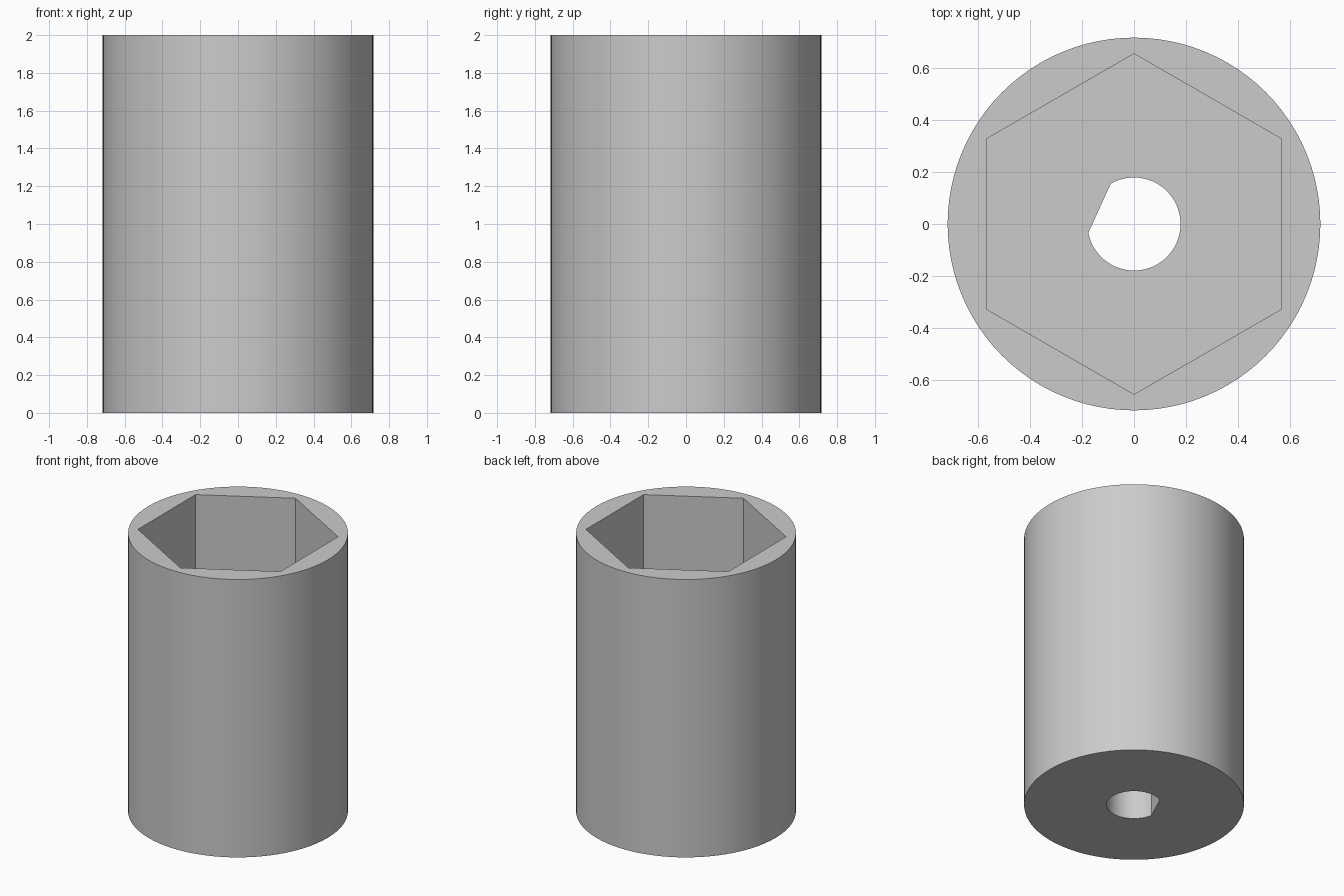
import bpy
import bmesh
from math import cos, sin, radians

cube = bpy.data.objects.get("Cube")
if cube:
    bpy.data.objects.remove(cube, do_unlink=True)

HEIGHT, FLOOR = 2.0, 1.0
OUTER_R, HEX_R, BORE_R = 0.717, 0.655, 0.179

grey = bpy.data.materials.new("light_grey")
grey.use_nodes = True
colour = (0.6, 0.6, 0.6, 1)
grey.diffuse_color = colour
grey.node_tree.nodes["Principled BSDF"].inputs["Base Color"].default_value = colour


def arc(radius, count, start=0, sweep=360, closed=True):
    """Points on a circle, or on an open arc whose chord closes the outline."""
    steps = count if closed else count - 1
    angles = [radians(start + sweep * i / steps) for i in range(count)]
    return [(radius * cos(a), radius * sin(a)) for a in angles]


bm = bmesh.new()


def ring(points, z):
    verts = [bm.verts.new((x, y, z)) for x, y in points]
    return verts, [bm.edges.new((v, verts[i - 1])) for i, v in enumerate(verts)]


def wall(points, low, high):
    """Straight wall over an outline; returns its bottom and top edges."""
    a, low_edges = ring(points, low)
    b, high_edges = ring(points, high)
    for i in range(len(a)):
        bm.faces.new((a[i - 1], a[i], b[i], b[i - 1]))
    return low_edges, high_edges


# Outer sleeve, hexagonal pocket and D-shaped shaft bore
outer_low, outer_high = wall(arc(OUTER_R, 96), 0, HEIGHT)
hex_low, hex_high = wall(arc(HEX_R, 6, start=30), FLOOR, HEIGHT)
bore_low, bore_high = wall(arc(BORE_R, 56, start=-169, sweep=289, closed=False), 0, FLOOR)

# Rim, pocket floor and underside
for edges in (outer_high + hex_high, hex_low + bore_high, outer_low + bore_low):
    bmesh.ops.triangle_fill(bm, use_beauty=True, edges=edges)
bmesh.ops.recalc_face_normals(bm, faces=bm.faces)

mesh = bpy.data.meshes.new("hex_socket")
bm.to_mesh(mesh)
bm.free()
mesh.materials.append(grey)
socket = bpy.data.objects.new("hex_socket", mesh)
bpy.context.collection.objects.link(socket)

for obj in bpy.context.selected_objects:
    obj.select_set(False)
socket.select_set(True)
bpy.context.view_layer.objects.active = socket
bpy.ops.object.shade_smooth_by_angle(angle=radians(30))
